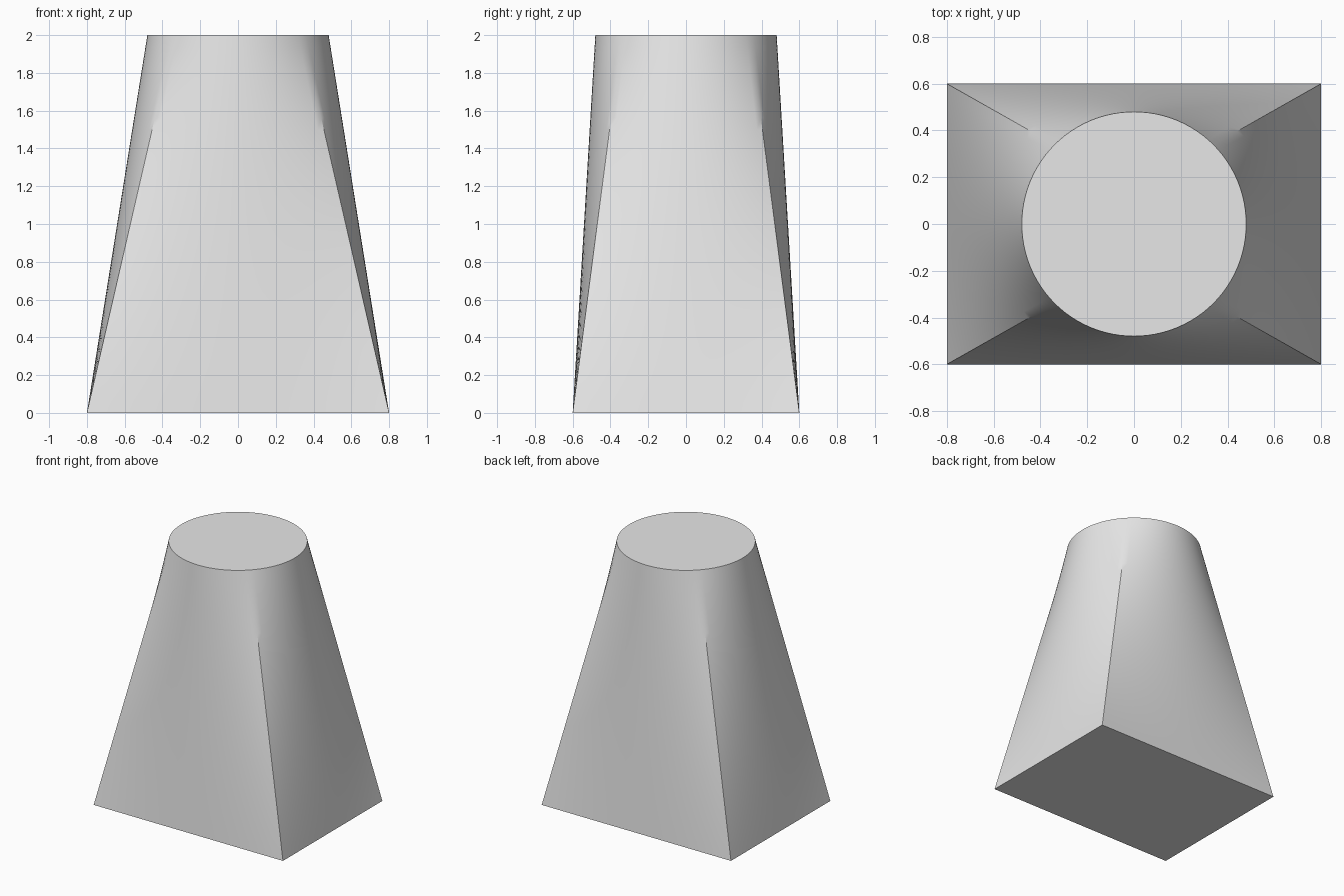
import bpy, bmesh
from math import cos, sin, pi, radians
from mathutils import Vector

cube = bpy.data.objects.get("Cube")
if cube:
    bpy.data.objects.remove(cube, do_unlink=True)

HALF_X, HALF_Y, RADIUS, HEIGHT = 0.8, 0.6, 0.48, 2.0
PER_SIDE, ROWS = 24, 32

# Plain grey material
grey = bpy.data.materials.new("plain grey")
grey.use_nodes = True
colour = (0.8, 0.8, 0.8, 1)
grey.diffuse_color = colour
grey.node_tree.nodes["Principled BSDF"].inputs["Base Color"].default_value = colour

# Matching outlines: rectangle below, circle above, corners on the diagonals
corners = [Vector((x * HALF_X, y * HALF_Y, 0))
           for x, y in ((1, 1), (-1, 1), (-1, -1), (1, -1))]
base, top = [], []
for side in range(4):
    for step in range(PER_SIDE):
        u = step / PER_SIDE
        base.append(corners[side].lerp(corners[(side + 1) % 4], u))
        angle = pi / 4 + (side + u) * pi / 2
        top.append(Vector((RADIUS * cos(angle), RADIUS * sin(angle), HEIGHT)))

# Loft the rectangle into the circle and cap both ends
bm = bmesh.new()
rings = [[bm.verts.new(b.lerp(t, row / ROWS)) for b, t in zip(base, top)]
         for row in range(ROWS + 1)]
count = len(base)
for low, high in zip(rings, rings[1:]):
    for i in range(count):
        j = (i + 1) % count
        bm.faces.new((low[i], low[j], high[j], high[i]))
bm.faces.new(rings[-1])
bm.faces.new(rings[0][::-1])
bm.normal_update()

mesh = bpy.data.meshes.new("square_to_round_loft")
bm.to_mesh(mesh)
bm.free()
mesh.materials.append(grey)
loft = bpy.data.objects.new("square_to_round_loft", mesh)
bpy.context.collection.objects.link(loft)

# Smooth sides, sharp rims and lower corners
bpy.ops.object.select_all(action='DESELECT')
loft.select_set(True)
bpy.context.view_layer.objects.active = loft
bpy.ops.object.shade_smooth_by_angle(angle=radians(30))
